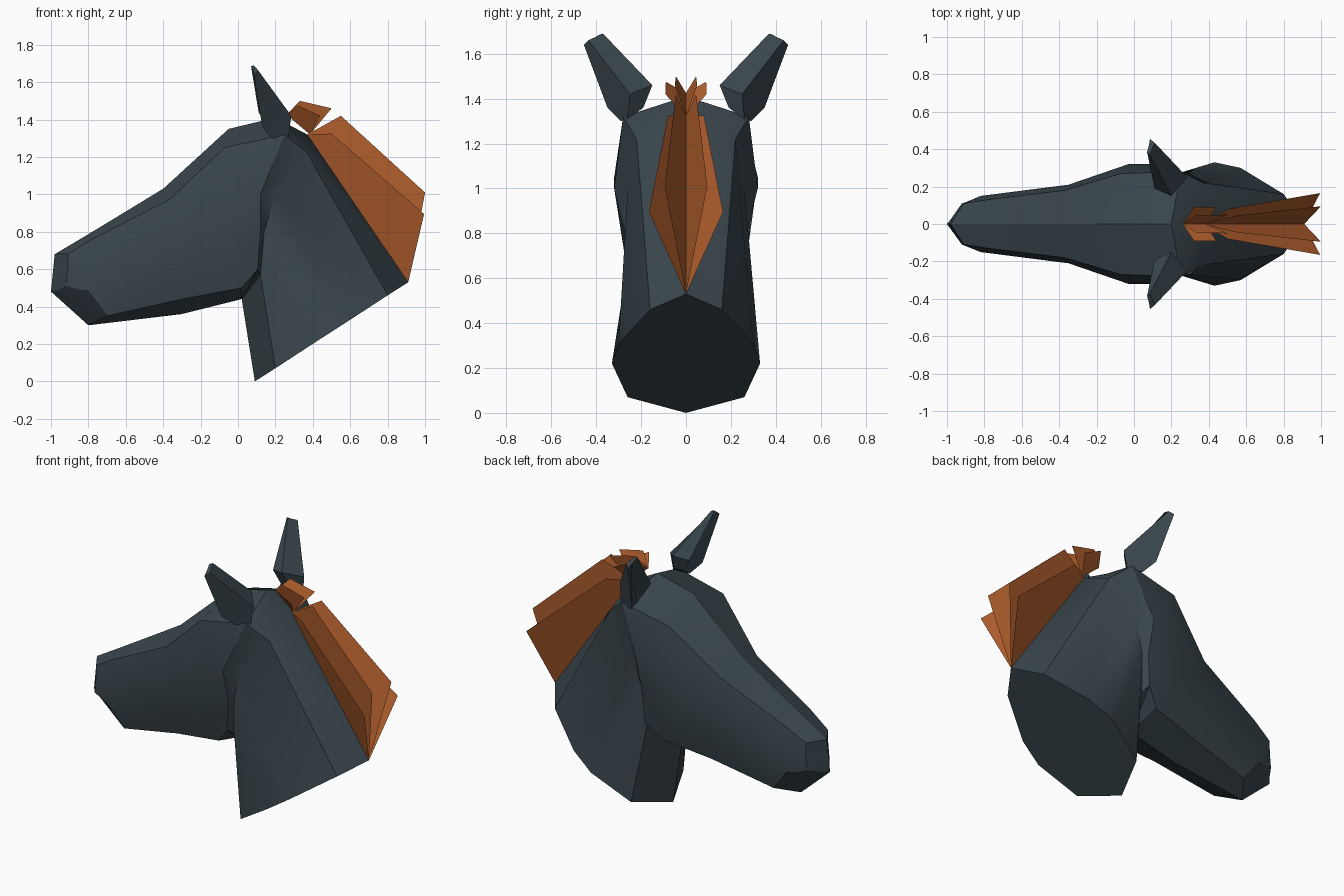
import bpy, bmesh, math

if "Cube" in bpy.data.objects:
    bpy.data.objects.remove(bpy.data.objects["Cube"])


def material(name, rgb):
    m = bpy.data.materials.new(name)
    m.diffuse_color = (*rgb, 1)
    m.use_nodes = True
    m.node_tree.nodes["Principled BSDF"].inputs["Base Color"].default_value = m.diffuse_color
    return m


slate = material("dark slate", (0.042, 0.062, 0.074))
orange = material("burnt orange", (0.5, 0.13, 0.03))


def finish(name, bm, mat, angle=30):
    bmesh.ops.remove_doubles(bm, verts=bm.verts, dist=0.0005)
    bmesh.ops.recalc_face_normals(bm, faces=bm.faces)
    me = bpy.data.meshes.new(name)
    bm.to_mesh(me)
    bm.free()
    me.materials.append(mat)
    ob = bpy.data.objects.new(name, me)
    bpy.context.collection.objects.link(ob)
    if angle:
        bpy.ops.object.select_all(action='DESELECT')
        ob.select_set(True)
        bpy.context.view_layer.objects.active = ob
        bpy.ops.object.shade_smooth_by_angle(angle=math.radians(angle))
    return ob


def loft(bm, rings, cap_start=False, cap_end=False):
    rows = [[bm.verts.new(p) for p in r] for r in rings]
    n = len(rows[0])
    for a, b in zip(rows, rows[1:]):
        for i in range(n):
            j = (i + 1) % n
            bm.faces.new((a[i], a[j], b[j], b[i]))
    if cap_start:
        bm.faces.new(rows[0])
    if cap_end:
        bm.faces.new(rows[-1])


def full_ring(half):
    # half section runs top centre to bottom centre; mirror it across y
    return half + [(x, -y, z) for x, y, z in half[-2:0:-1]]


# head sections, nose ridge to back of the jaw
jaw = [(.2, 0, 1.41), (.25, .28, 1.32), (.12, .32, 1.0), (.12, .27, .8), (.105, .262, .6), (.02, 0, .44)]
head = [
    [(-.98, 0, .68), (-.98, 0, .68), (-.988, 0, .6), (-.998, 0, .5), (-1, 0, .48), (-1, 0, .48)],
    [(-.98, 0, .68), (-.91, .11, .68), (-.91, .112, .6), (-.92, .11, .51), (-.95, .06, .49), (-1, 0, .48)],
    [(-.8, 0, .787), (-.78, .13, .76), (-.82, .15, .6), (-.8, .15, .48), (-.7, .13, .35), (-.8, 0, .3)],
    [(-.4, 0, 1.03), (-.37, .18, .97), (-.35, .21, .84), (-.33, .21, .62), (-.3, .17, .44), (-.3, 0, .36)],
    [(-.05, 0, 1.35), (-.07, .27, 1.25), (-.03, .32, 1.05), (-.05, .265, .65), (.02, .22, .5), (.02, 0, .44)],
    jaw]
bm = bmesh.new()
loft(bm, [full_ring(s) for s in head])
finish("head", bm, slate)

# neck, tucked in behind the jaw and cut off on a sloping plane
neck = [
    jaw,
    [(.37, 0, 1.32), (.37, .22, 1.22), (.2, .26, 1.0), (.14, .24, .8), (.12, .21, .57), (.02, 0, .44)],
    [(.91, 0, .53), (.8, .16, .46), (.57, .3, .31), (.43, .33, .22), (.2, .26, .07), (.09, 0, 0)]]
bm = bmesh.new()
loft(bm, [full_ring(s) for s in neck], cap_end=True)
finish("neck", bm, slate)

# cupped ears, last point of each ring is the recessed hollow
ear = [
    [(.16, .2, 1.36), (.22, .19, 1.36), (.27, .26, 1.31), (.18, .29, 1.3), (.17, .24, 1.33)],
    [(.11, .19, 1.44), (.2, .15, 1.46), (.285, .25, 1.42), (.13, .35, 1.36), (.19, .25, 1.42)],
    [(.07, .385, 1.685), (.085, .37, 1.69), (.11, .435, 1.66), (.085, .455, 1.64), (.08, .42, 1.665)]]
for side, name in ((1, "ear_left"), (-1, "ear_right")):
    bm = bmesh.new()
    loft(bm, [[(x, side * y, z) for x, y, z in r] for r in ear], True, True)
    finish(name, bm, slate)


def blades(name, root_top, root_low, tips):
    # flat hair sheets fanning out in pairs from a shared root line
    bm = bmesh.new()
    for top, low in tips:
        for s in (1, -1):
            pts = [root_top, (top[0], s * top[1], top[2]), (low[0], s * low[1], low[2]), root_low]
            bm.faces.new([bm.verts.new(p) for p in pts])
    return finish(name, bm, orange, 0)


# mane down the neck and short tuft between the ears
blades("mane", (.37, 0, 1.32), (.91, 0, .53),
       [((.5, .08, 1.325), (.995, .165, .895)), ((.55, .045, 1.42), (1.0, .095, 1.01))])
blades("forelock", (.26, 0, 1.425), (.385, 0, 1.32),
       [((.32, .09, 1.475), (.44, .092, 1.42)), ((.33, .045, 1.5), (.5, .05, 1.46))])
